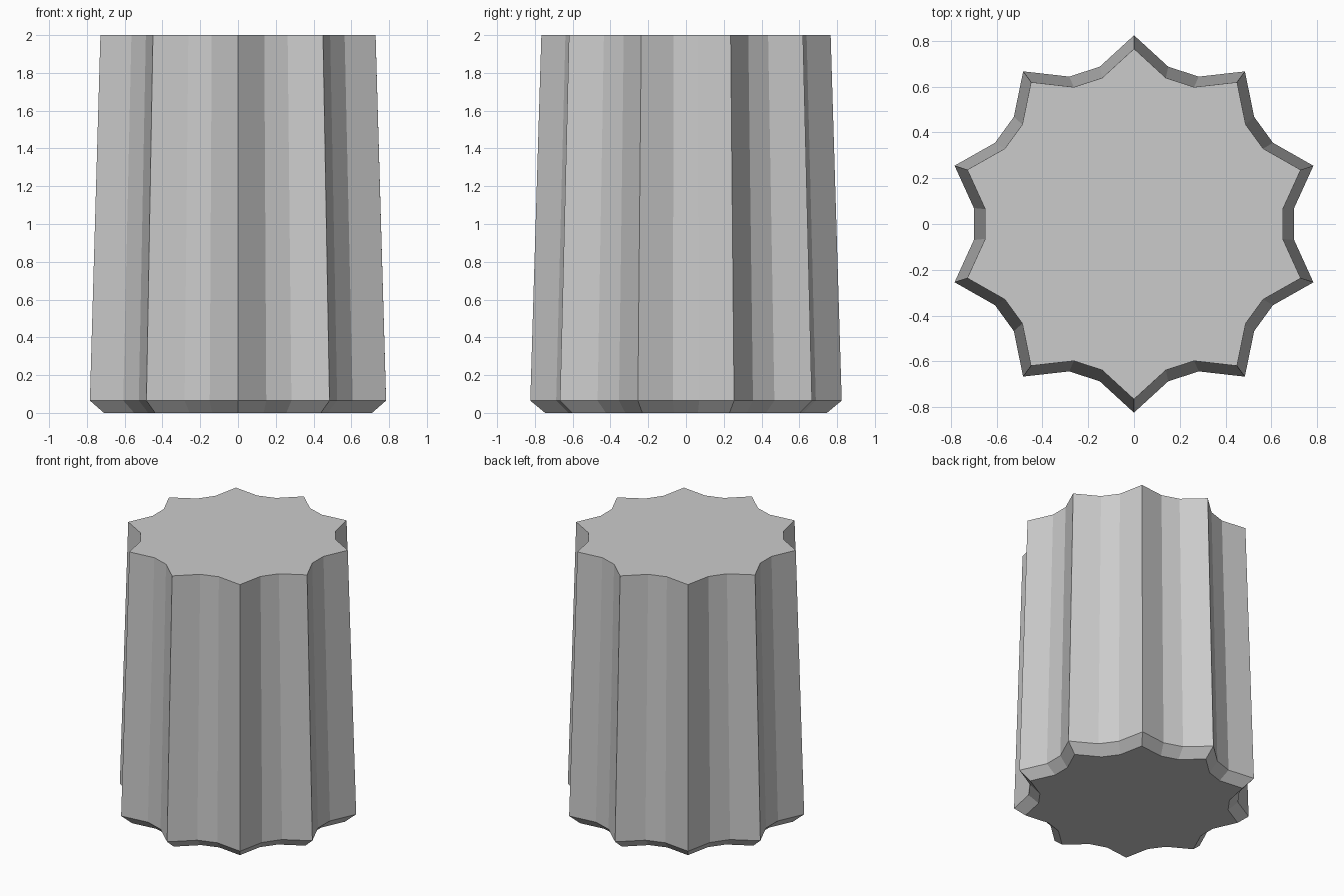
import bpy, bmesh, math
from mathutils import Matrix, Vector

cube = bpy.data.objects.get("Cube")
if cube:
    bpy.data.objects.remove(cube, do_unlink=True)

RIDGES = 10
STEP = 2 * math.pi / RIDGES

# One flute of the cross-section: a sharp ridge, then the two corners of the groove
FLUTE = [Vector((0.784, -0.255, 0)), Vector((0.70, -0.07, 0)), Vector((0.70, 0.07, 0))]
outline = [Matrix.Rotation(i * STEP, 3, 'Z') @ p for i in range(RIDGES) for p in FLUTE]

# Height and scale of each ring: chamfered foot, widest line, tapered top
RINGS = [(0.0, 0.905), (0.065, 1.0), (2.0, 0.929)]

bm = bmesh.new()
rings = [[bm.verts.new((p.x * s, p.y * s, z)) for p in outline] for z, s in RINGS]
count = len(outline)
for low, high in zip(rings, rings[1:]):
    for i in range(count):
        j = (i + 1) % count
        bm.faces.new((low[i], low[j], high[j], high[i]))

# End caps
bm.faces.new(rings[-1])
bm.faces.new(rings[0][::-1])
bmesh.ops.recalc_face_normals(bm, faces=bm.faces[:])

mesh = bpy.data.meshes.new("fluted_column")
bm.to_mesh(mesh)
bm.free()
column = bpy.data.objects.new("fluted_column", mesh)
bpy.context.collection.objects.link(column)

# Plain grey material
grey = (0.6, 0.6, 0.6, 1)
mat = bpy.data.materials.new("light_grey")
mat.use_nodes = True
mat.diffuse_color = grey
for node in mat.node_tree.nodes:
    if node.type == 'BSDF_PRINCIPLED':
        node.inputs["Base Color"].default_value = grey
mesh.materials.append(mat)
